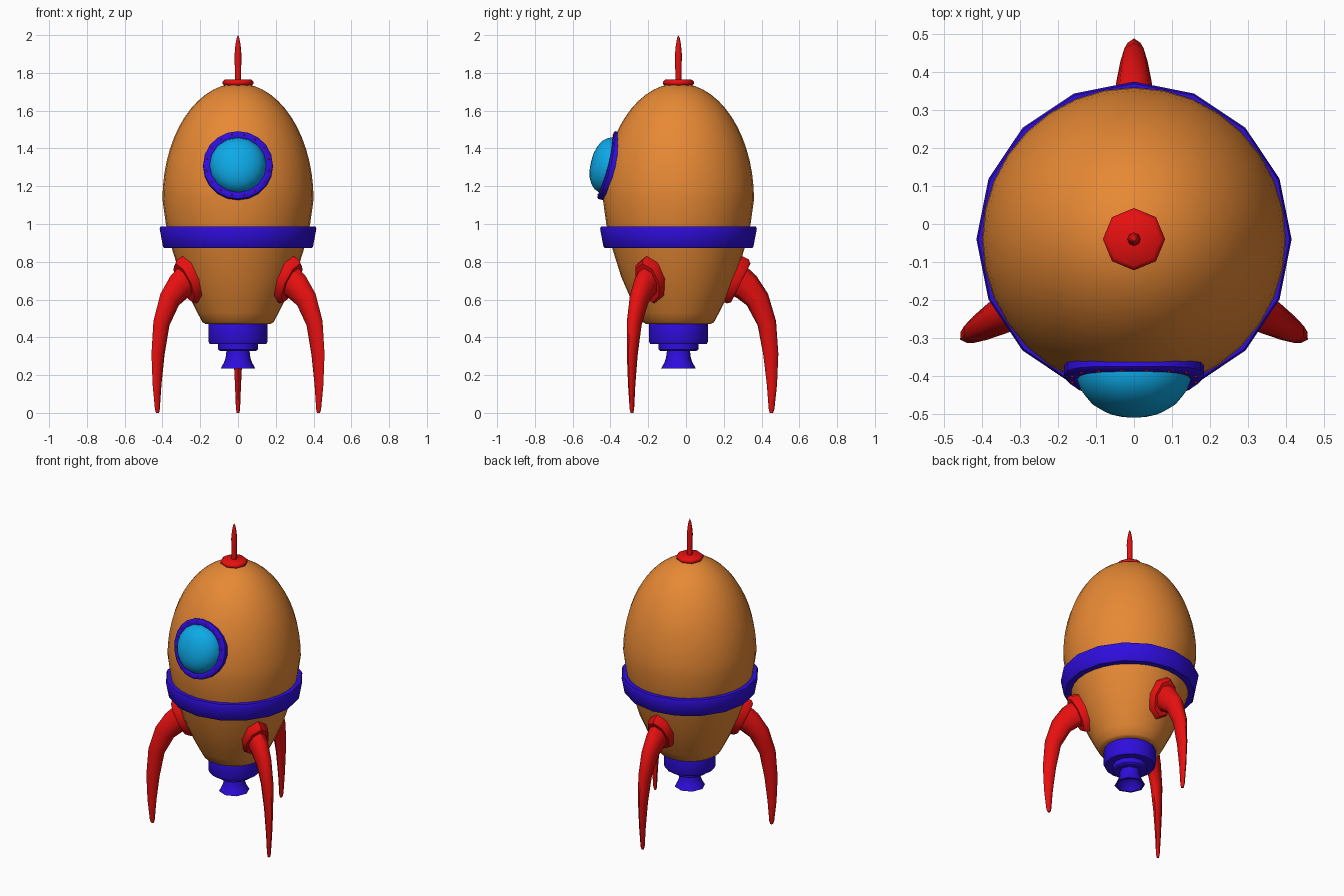
import bpy
import bmesh
from math import cos, sin, pi, sqrt, radians
from mathutils import Matrix, Vector

if "Cube" in bpy.data.objects:
    bpy.data.objects.remove(bpy.data.objects["Cube"], do_unlink=True)

AXIS = Matrix.Translation((0, -0.04, 0))


def material(name, rgb):
    m = bpy.data.materials.new(name)
    m.use_nodes = True
    m.diffuse_color = (*rgb, 1)
    m.node_tree.nodes["Principled BSDF"].inputs["Base Color"].default_value = (*rgb, 1)
    return m


ORANGE = material("orange", (0.8, 0.25, 0.035))
BLUE = material("blue", (0.028, 0.004, 0.72))
RED = material("red", (0.8, 0.005, 0.005))
CYAN = material("cyan", (0.004, 0.4, 0.8))


def finish(name, bm, mat, matrix=AXIS, angle=35):
    """Turn a bmesh into a smooth object with sharp creases."""
    bmesh.ops.remove_doubles(bm, verts=bm.verts, dist=1e-5)
    bmesh.ops.recalc_face_normals(bm, faces=bm.faces)
    bm.transform(matrix)
    mesh = bpy.data.meshes.new(name)
    bm.to_mesh(mesh)
    bm.free()
    mesh.materials.append(mat)
    mesh.shade_smooth()
    mesh.set_sharp_from_angle(angle=radians(angle))
    obj = bpy.data.objects.new(name, mesh)
    bpy.context.collection.objects.link(obj)
    return obj


def bridge(bm, rings, loop=False):
    """Join successive rings of vertices with quads."""
    pairs = list(zip(rings, rings[1:]))
    if loop:
        pairs.append((rings[-1], rings[0]))
    for a, b in pairs:
        n = len(a)
        for i in range(n):
            j = (i + 1) % n
            bm.faces.new((a[i], a[j], b[j], b[i]))


def lathe(profile, sides, loop=False):
    """Revolve (radius, height) points about z."""
    bm = bmesh.new()
    rings = [[bm.verts.new((r * cos(2 * pi * i / sides), r * sin(2 * pi * i / sides), z))
              for i in range(sides)] for r, z in profile]
    bridge(bm, rings, loop)
    bmesh.ops.dissolve_degenerate(bm, dist=1e-6, edges=bm.edges)
    return bm


# Egg-shaped hull: tapered base, elliptical nose
hull = [(0, .47), (.17, .47), (.188, .48), (.215, .53), (.255, .61),
        (.303, .72), (.35, .87), (.382, 1.0)]
hull += [(.4 * cos(t * pi / 28), 1.13 + .615 * sin(t * pi / 28)) for t in range(14)]
hull.append((0, 1.745))
finish("hull", lathe(hull, 32), ORANGE)

# Belt around the hull
finish("belt", lathe([(.34, .873), (.39, .873), (.397, .88), (.415, .975),
                      (.41, .987), (.37, .987)], 16, True), BLUE)

# Engine: thick collar, step and hollow flared bell
finish("engine_collar", lathe([(0, .475), (.155, .475), (.157, .465), (.157, .38),
                               (.15, .365), (0, .365)], 16), BLUE)
finish("engine_step", lathe([(0, .37), (.105, .37), (.105, .335), (.095, .328), (0, .328)], 12), BLUE)
finish("engine_bell", lathe([(0, .335), (.06, .335), (.066, .29), (.075, .265), (.092, .235),
                             (.08, .235), (.05, .28), (0, .29)], 8), BLUE, angle=50)

# Nose antenna and its base disc
finish("antenna_base", lathe([(0, 1.732), (.07, 1.732), (.082, 1.741), (.082, 1.754),
                              (.07, 1.764), (0, 1.766)], 8), RED, angle=60)
finish("antenna", lathe([(.016, 1.75), (.018, 1.9), (.014, 1.945), (.007, 1.985), (0, 2.0)], 8),
       RED, angle=60)

# Porthole, tilted and bent to lie on the hull
tilt = Matrix(((1, 0, 0, 0), (0, .243, -.97, -.412), (0, .97, .243, 1.31), (0, 0, 0, 1)))


def porthole_part(name, bm, mat):
    obj = finish(name, bm, mat, tilt, 45)
    for v in obj.data.vertices:
        v.co.y += .022 * (v.co.x / .185) ** 2
    return obj


porthole_part("porthole_frame", lathe([(.14, -.03), (.185, -.03), (.185, .008),
                                       (.178, .014), (.152, .014), (.145, .008)], 20, True), BLUE)
porthole_part("porthole_glass", lathe([(.152, -.01), (.15, .012), (.14, .038), (.118, .062),
                                       (.085, .08), (.045, .09), (0, .093)], 16), CYAN)
rivets = bmesh.new()
for i in range(16):
    a = 2 * pi * (i + .5) / 16
    bmesh.ops.create_icosphere(rivets, subdivisions=1, radius=.005,
                               matrix=Matrix.Translation((.166 * cos(a), .166 * sin(a), .014)))
porthole_part("porthole_rivets", rivets, RED)

# Leg stations: radius from axis, height, in-plane half width, side half width
STATIONS = [(.29, .715, .092, .062), (.36, .668, .078, .055), (.418, .60, .064, .046),
            (.468, .475, .05, .036), (.489, .31, .04, .024), (.495, .15, .027, .016),
            (.493, .02, .015, .011), (.492, 0, .009, .007)]


def leg_mesh():
    bm = bmesh.new()
    rings = []
    for k, (r, z, w, s) in enumerate(STATIONS):
        a = STATIONS[max(k - 1, 0)]
        b = STATIONS[min(k + 1, len(STATIONS) - 1)]
        d = Vector((b[0] - a[0], 0, b[1] - a[1])).normalized()
        if k >= len(STATIONS) - 2:
            d = Vector((0, 0, -1))
        across = Vector((-d.z, 0, d.x))
        rings.append([bm.verts.new(Vector((r, 0, z)) + across * w * cos(i * pi / 4)
                                   + Vector((0, s * sin(i * pi / 4), 0))) for i in range(8)])
    bridge(bm, rings)
    bm.faces.new(rings[0])
    bm.faces.new(rings[-1])
    return bm


# Three legs, each with an oval mounting pad on the sloping hull
pad_frame = Matrix(((.447, 0, .894, .312), (0, 1, 0, 0), (.894, 0, -.447, .697), (0, 0, 0, 1)))
pad_scale = Matrix.Diagonal((.13, .082, 1, 1))
for side, degrees in (("back", 90), ("front_right", 210), ("front_left", 330)):
    turn = AXIS @ Matrix.Rotation(radians(degrees), 4, "Z")
    finish("leg_" + side, leg_mesh(), RED, turn, 60)
    pad = lathe([(0, -.05), (1, -.05), (1, .003), (.88, .02), (0, .02)], 8)
    finish("leg_pad_" + side, pad, RED, turn @ pad_frame @ pad_scale, 50)
